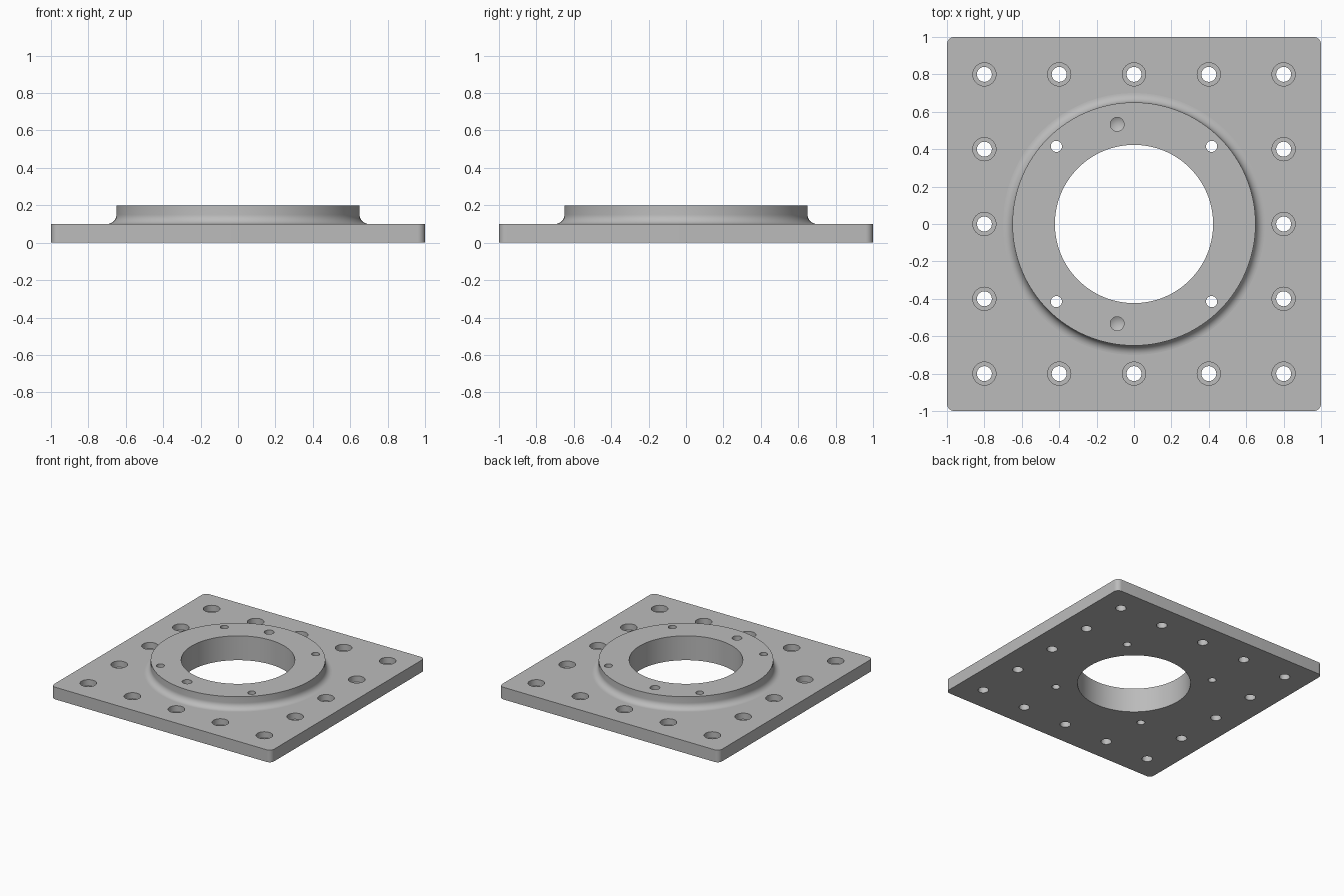
import bpy, bmesh, math
from mathutils import Matrix

cube = bpy.data.objects.get("Cube")
if cube:
    bpy.data.objects.remove(cube, do_unlink=True)

steel = bpy.data.materials.new("plain_grey")
steel.use_nodes = True
GREY = (0.5, 0.5, 0.5, 1)
steel.diffuse_color = GREY
steel.node_tree.nodes["Principled BSDF"].inputs["Base Color"].default_value = GREY


def finish(name, bm):
    bmesh.ops.recalc_face_normals(bm, faces=bm.faces)
    mesh = bpy.data.meshes.new(name)
    bm.to_mesh(mesh)
    bm.free()
    mesh.materials.append(steel)
    obj = bpy.data.objects.new(name, mesh)
    bpy.context.collection.objects.link(obj)
    return obj


def add_lathe(bm, profile, segments, x=0, y=0):
    """Closed solid turned about z from (radius, height) points, bottom to top."""
    rings = []
    for r, z in profile:
        if r == 0:
            rings.append([bm.verts.new((x, y, z))])
            continue
        angles = [math.tau * i / segments for i in range(segments)]
        rings.append([bm.verts.new((x + r * math.cos(a), y + r * math.sin(a), z)) for a in angles])
    for low, high in zip(rings, rings[1:]):
        for i in range(segments):
            j = (i + 1) % segments
            base = [low[0]] if len(low) == 1 else [low[i], low[j]]
            bm.faces.new(base + [high[j], high[i]])
    for ring in (rings[0], rings[-1]):
        if len(ring) > 1:
            bm.faces.new(ring)


# Square base plate with rounded corners
bm = bmesh.new()
bmesh.ops.create_cube(bm, size=1, matrix=Matrix.Translation((0, 0, 0.05)) @ Matrix.Diagonal((2, 2, 0.1, 1)))
corners = [e for e in bm.edges if abs(e.verts[0].co.z - e.verts[1].co.z) > 0.05]
bmesh.ops.bevel(bm, geom=corners, offset=0.04, segments=8, profile=0.5, affect='EDGES')
plate = finish("mounting_plate", bm)

# Raised round boss with a fillet at its foot
FILLET = 0.05
fillet = []
for i in range(11):
    a = math.pi / 2 * i / 10
    fillet.append((0.70 - FILLET * math.sin(a), 0.15 - FILLET * math.cos(a)))
bm = bmesh.new()
add_lathe(bm, [(0.70, 0.05)] + fillet + [(0.65, 0.2)], 128)
boss = finish("raised_boss", bm)

# Cutters: centre bore, counterbored edge holes, boss through holes, blind drilled holes
bm = bmesh.new()
add_lathe(bm, [(0.423, -0.1), (0.423, 0.3)], 128)
grid = [-0.8, -0.4, 0, 0.4, 0.8]
for x in grid:
    for y in grid:
        if max(abs(x), abs(y)) > 0.7:
            add_lathe(bm, [(0.04, -0.1), (0.04, 0.05), (0.062, 0.05), (0.062, 0.3)], 32, x, y)
for sx in (-1, 1):
    for sy in (-1, 1):
        add_lathe(bm, [(0.03, -0.1), (0.03, 0.3)], 32, 0.415 * sx, 0.415 * sy)
for sy in (-1, 1):
    add_lathe(bm, [(0, 0.08), (0.037, 0.102), (0.037, 0.3)], 32, -0.09, 0.533 * sy)
holes = finish("hole_cutters", bm)
holes.hide_render = True

# Join the boss, drill the holes, then drop the helpers
bpy.ops.object.select_all(action='DESELECT')
bpy.context.view_layer.objects.active = plate
plate.select_set(True)
for tool, operation in ((boss, 'UNION'), (holes, 'DIFFERENCE')):
    mod = plate.modifiers.new(tool.name, 'BOOLEAN')
    mod.object, mod.operation, mod.solver = tool, operation, 'EXACT'
    bpy.ops.object.modifier_apply(modifier=mod.name)
    bpy.data.objects.remove(tool, do_unlink=True)

# Smooth the curved walls, keep level faces flat
bpy.ops.object.shade_smooth_by_angle(angle=math.radians(30))
for face in plate.data.polygons:
    if abs(face.normal.z) > 0.9999:
        face.use_smooth = False
